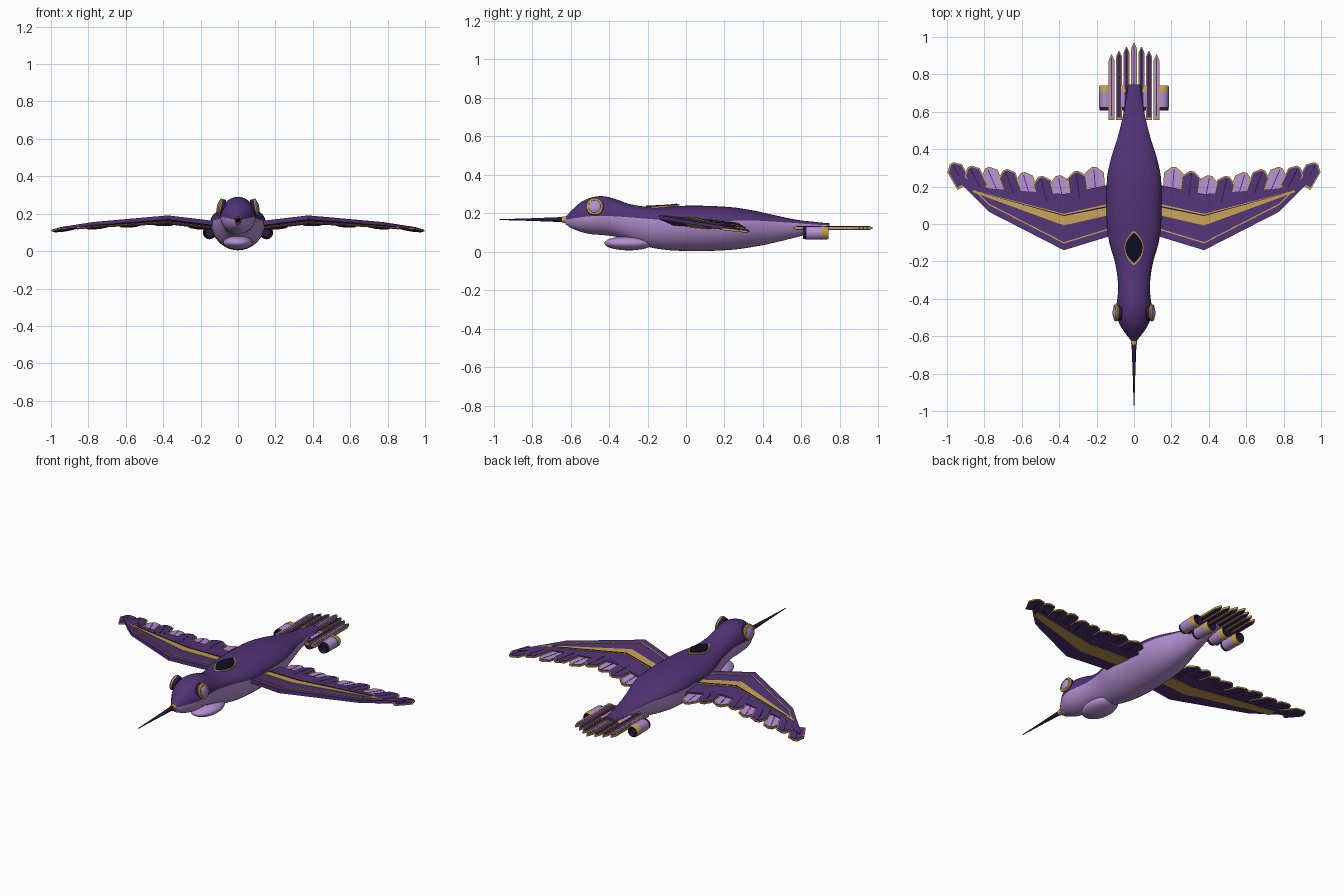
import bpy, bmesh, math
from mathutils import Vector, Matrix

if "Cube" in bpy.data.objects:
    bpy.data.objects.remove(bpy.data.objects["Cube"])


def material(name, col):
    m = bpy.data.materials.new(name)
    m.diffuse_color = (*col, 1)
    m.use_nodes = True
    m.node_tree.nodes["Principled BSDF"].inputs["Base Color"].default_value = m.diffuse_color
    return m


PURPLE = material("deep purple", (0.082, 0.034, 0.18))
LILAC = material("lilac", (0.46, 0.28, 0.64))
GOLD = material("gold", (0.55, 0.35, 0.09))
DARK = material("dark violet", (0.022, 0.010, 0.05))
GLASS = material("navy glass", (0.004, 0.004, 0.018))


def make(name, bm, mats, smooth=None, mirror=False):
    bmesh.ops.recalc_face_normals(bm, faces=bm.faces)
    me = bpy.data.meshes.new(name)
    bm.to_mesh(me)
    bm.free()
    ob = bpy.data.objects.new(name, me)
    bpy.context.collection.objects.link(ob)
    for m in mats:
        me.materials.append(m)
    if smooth:
        bpy.ops.object.select_all(action='DESELECT')
        ob.select_set(True)
        bpy.context.view_layer.objects.active = ob
        bpy.ops.object.shade_smooth_by_angle(angle=math.radians(smooth))
    if mirror:
        ob.modifiers.new("mirror", 'MIRROR')
    return ob


def lerp(x, pts):
    for (a, u), (b, v) in zip(pts, pts[1:]):
        if x <= b:
            return u + (v - u) * (x - a) / (b - a)
    return pts[-1][1]


def loft(bm, rings):
    """Skin equal rings of points and cap both ends."""
    vs = [[bm.verts.new(p) for p in r] for r in rings]
    n = len(vs[0])
    for a, b in zip(vs, vs[1:]):
        for i in range(n):
            bm.faces.new((a[i], a[(i + 1) % n], b[(i + 1) % n], b[i]))
    bm.faces.new(vs[0])
    bm.faces.new(vs[-1])


def lathe_y(name, prof, mats, bands, x=0, z=0, mirror=False):
    """Round part about the y axis from (y, radius) points, one material per band."""
    bm = bmesh.new()
    n = 24
    loft(bm, [[(x + r * math.cos(k * math.tau / n), y, z + r * math.sin(k * math.tau / n))
               for k in range(n)] for y, r in prof])
    count = n * len(bands)
    for i, f in enumerate(bm.faces):
        f.material_index = bands[i // n] if i < count else bands[0 if i == count else -1]
    return make(name, bm, mats, 35, mirror)


# Fuselage: y, half width, bottom z, widest z, top z
S = [(-.625, .016, .142, .167, .185), (-.60, .036, .125, .172, .212), (-.55, .070, .105, .18, .256),
     (-.50, .090, .093, .185, .280), (-.44, .094, .088, .187, .290), (-.37, .086, .080, .185, .276),
     (-.30, .087, .061, .180, .250), (-.2, .103, .027, .172, .234), (-.1, .132, .010, .165, .236),
     (0, .145, .005, .161, .240), (.12, .147, .005, .160, .239), (.25, .144, .012, .162, .231),
     (.35, .123, .026, .163, .215), (.45, .091, .046, .158, .193), (.57, .061, .075, .150, .168),
     (.66, .045, .098, .143, .157), (.745, .032, .115, .138, .149)]


def catmull(i, t):
    p = [S[min(max(i + k, 0), len(S) - 1)] for k in (-1, 0, 1, 2)]
    out = [b + .5 * t * (c - a + t * (2 * a - 5 * b + 4 * c - d + t * (3 * (b - c) + d - a)))
           for a, b, c, d in zip(*p)]
    out[0] = S[i][0] + t * (p[2][0] - S[i][0])
    return out


sections = [catmull(i, t / 3) for i in range(len(S) - 1) for t in range(3)] + [S[-1]]
bm = bmesh.new()
N = 40
rings = []
for y, w, zb, zm, zt in sections:
    ring = []
    for k in range(N):
        a = k * math.tau / N
        s = math.sin(a)
        ring.append((w * math.cos(a), y, zm + s * ((zt - zm) if s > 0 else (zm - zb))))
    rings.append(ring)
loft(bm, rings)
for i, f in enumerate(bm.faces):
    f.material_index = 0 if i % N < N // 2 else 1   # purple back, lilac belly
make("fuselage", bm, [PURPLE, LILAC], 40)

# Beak with gold collar
lathe_y("beak", [(-.97, .002), (-.80, .007), (-.645, .013), (-.645, .016), (-.61, .018)],
        [DARK, GOLD], [0, 0, 1, 1], z=.168)


def ellipsoid(name, loc, scale, mat, mirror=False):
    bm = bmesh.new()
    bmesh.ops.create_uvsphere(bm, u_segments=32, v_segments=16, radius=1,
                              matrix=Matrix.Translation(loc) @ Matrix.Diagonal((*scale, 1)))
    return make(name, bm, [mat], 60, mirror)


# Chin pod
ellipsoid("chin_pod", (0, -.297, .045), (.080, .127, .037), LILAC)


# Eyes: dark socket, gold ring and lilac lens, tilted slightly upward
def eye_disc(name, prof, mat):
    bm = bmesh.new()
    n = 32
    loft(bm, [[(x - .18 * r * math.sin(k * math.tau / n), -.475 + r * math.cos(k * math.tau / n),
                .236 + r * math.sin(k * math.tau / n)) for k in range(n)] for x, r in prof])
    make(name, bm, [mat], 30, True)


eye_disc("eye_socket", [(.070, .038), (.092, .043), (.092, .02)], DARK)
eye_disc("eye_ring", [(.090, .043), (.097, .046), (.104, .043), (.105, .033), (.095, .031)], GOLD)
eye_disc("eye_lens", [(.095, .034), (.105, .032), (.110, .024), (.113, .010)], LILAC)


# Canopy: almond plates tilted along the back
def almond(name, hw, y0, y1, lift, mat):
    bm = bmesh.new()
    m = 12
    side = [(hw * math.sin(math.pi * i / m) ** .8, y0 + (y1 - y0) * i / m) for i in range(m + 1)]
    pts = side + [(-x, y) for x, y in side[-2:0:-1]]
    loft(bm, [[(x, y, .243 + .07 * (y + .12) + lift + dz - 1.5 * x * x) for x, y in pts] for dz in (-.008, 0)])
    make(name, bm, [mat])


almond("canopy_rim", .054, -.222, -.033, 0, GOLD)
almond("canopy_glass", .047, -.209, -.046, .003, GLASS)

# Wings
LEAD = [(.08, -.05), (.375, -.14), (.775, .065), (.96, .25)]
BACK = [(.08, .22), (.375, .16), (.775, .19), (.96, .27)]
BAND_F = [(.08, .06), (.375, -.008), (.86, .17)]
BAND_B = [(.08, .12), (.375, .055), (.86, .18)]
HEIGHT = [(.08, .138), (.15, .146), (.375, .168), (.775, .152), (1, .137)]


def wing_z(x, y):
    return lerp(x, HEIGHT) - .085 * y


def strip(name, front, back, th, mat, x1, lift=0):
    """Spanwise slab between two edge lines, following the wing surface."""
    bm = bmesh.new()
    xs = [x for x in (.08, .15, .26, .375, .5, .64, .775, .86, .96) if x < x1] + [x1]
    rings = []
    for x in xs:
        f, b = front(x), back(x)
        h = th * (1 - .4 * x) / 2
        rings.append([(x, y, wing_z(x, y) + lift + s * h) for y, s in ((f, -1), (b, -1), (b, 1), (f, 1))])
    loft(bm, rings)
    make(name, bm, [mat], None, True)


lead, back = (lambda x: lerp(x, LEAD)), (lambda x: lerp(x, BACK))
bf, bb = (lambda x: lerp(x, BAND_F)), (lambda x: lerp(x, BAND_B))
strip("wing_panel", lead, back, .026, PURPLE, .96)
strip("wing_gold_band", bf, bb, .034, GOLD, .86)
strip("wing_underside_band", lambda x: bf(x) - .022, lambda x: bb(x) + .018, .016, GOLD, .86, -.008)
strip("wing_band_line", lambda x: bb(x) - .02 * (1 - x), lambda x: bb(x) - .011 * (1 - x), .03, DARK, .8, .004)
strip("wing_front_line", lambda x: lead(x) + .036, lambda x: lead(x) + .043, .026, GOLD, .85, .003)


# Feathers: pointed plates with a thin gold rim and a raised shaft
def feather(name, tip, length, w, ang, zf, lilac_top, point, flat, thick, g_vane, mirror):
    d = Vector((math.sin(ang), math.cos(ang)))
    s = Vector((d.y, -d.x))
    tip = Vector(tip)
    for part, g, h in (("rim", 0, thick - .003), ("vane", g_vane, thick), ("shaft", w / 2 - .0025, thick + .001)):
        hw = w / 2 - g
        back_off = .012 if part == "shaft" else g * 1.3
        top = tip - d * back_off
        root = tip - d * length + d * back_off * 1.5
        neck = top - d * (point * hw / w * 2)
        pts = [root - s * hw, root + s * hw, neck + s * hw, top + s * hw * flat, top - s * hw * flat, neck - s * hw]
        bm = bmesh.new()
        loft(bm, [[(p.x, p.y, zf(p.x, p.y) + dz) for p in pts] for dz in (-h, h)])
        bmesh.ops.recalc_face_normals(bm, faces=bm.faces)
        for f in bm.faces:
            f.material_index = 1 if lilac_top and f.normal.z > .5 else 0
        mats = {"rim": [GOLD, GOLD], "vane": [PURPLE, LILAC], "shaft": [DARK, PURPLE]}[part]
        make(name + "_" + part, bm, mats, None, mirror)


TIPS = [(.18, .31), (.27, .295), (.38, .26), (.5, .255), (.62, .28), (.76, .30), (.87, .305), (.97, .325)]
for i in range(9):
    t = i / 8
    x = .215 + .76 * t
    off = .004 if i % 2 else -.004      # lilac feathers lie under their neighbours
    feather(f"wing_feather_{i + 1}", (x, lerp(x, TIPS)), .17 - .03 * t, .104 - .016 * t, math.radians(4 + 26 * t),
            lambda x, y, o=off: wing_z(x, y) + o, i in (0, 2, 4, 6), .032, .25, .007, .006, True)

# Tail fan
for i in range(-3, 4):
    end = .968 - .021 * abs(i)
    feather(f"tail_feather_{i + 4}", (.04 * i, end), end - .557, .034, 0,
            lambda x, y: .124, abs(i) in (0, 3), .035, .15, .009, .0065, False)

# Engine pods under the tail: dark intake, lilac shell, gold nozzle
for label, x in (("outer", .152), ("inner", .055)):
    lathe_y(label + "_engine", [(.63, .022), (.607, .026), (.607, .031), (.625, .034), (.705, .034), (.705, .036),
                                (.735, .034), (.74, .031), (.74, .026), (.715, .024)],
            [DARK, LILAC, GOLD], [0, 0, 0, 1, 2, 2, 2, 0, 0], x, .099, True)
